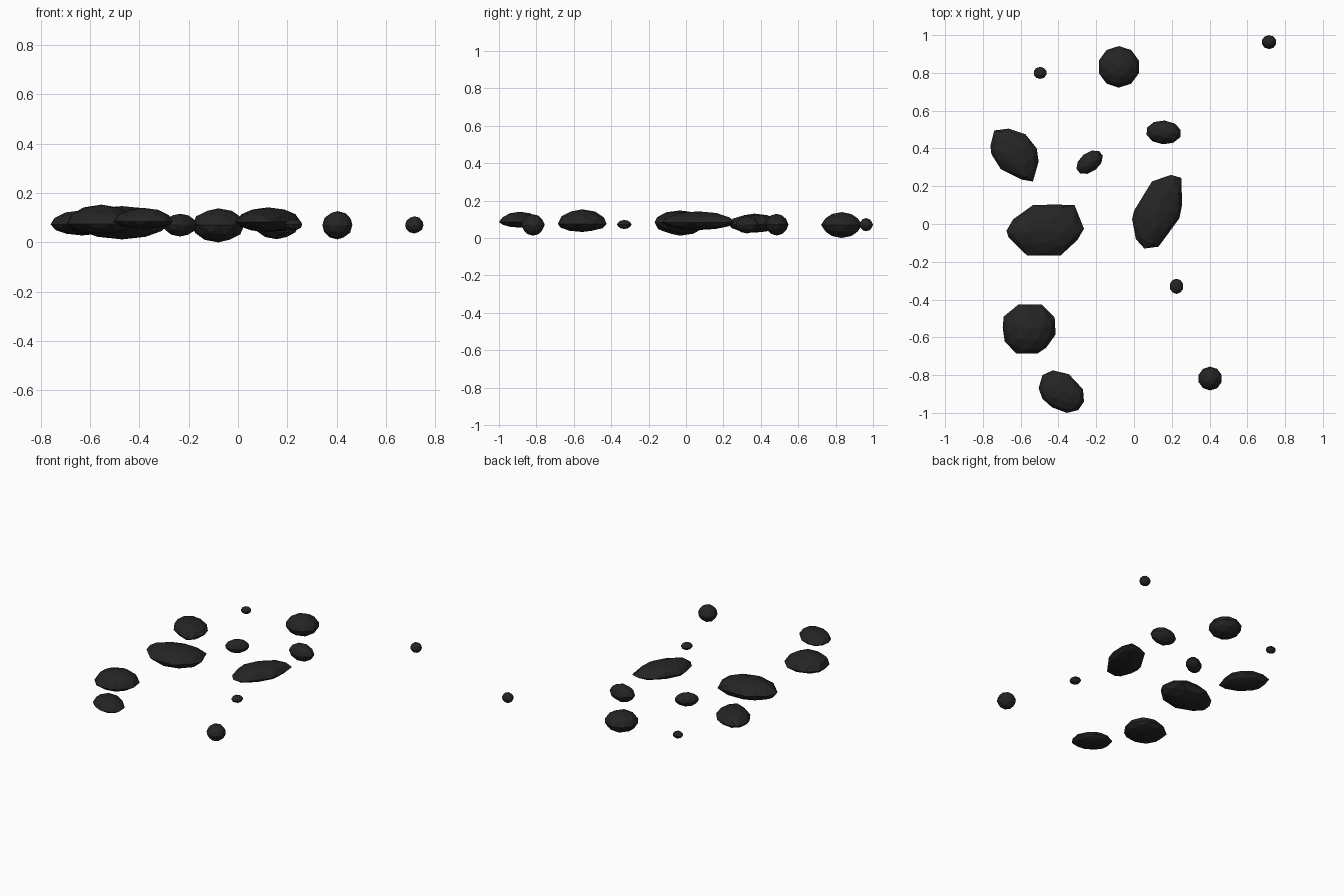
import bpy, bmesh, math

if "Cube" in bpy.data.objects:
    bpy.data.objects.remove(bpy.data.objects["Cube"])

mat = bpy.data.materials.new("dark_stone")
mat.diffuse_color = (0.018, 0.018, 0.018, 1)
mat.use_nodes = True
mat.node_tree.nodes["Principled BSDF"].inputs["Base Color"].default_value = mat.diffuse_color


def stone(name, outline, edge, bottom, top):
    """Icosphere whose ten equator corners are warped onto a plan outline."""
    cx = (min(p[0] for p in outline) + max(p[0] for p in outline)) / 2
    cy = (min(p[1] for p in outline) + max(p[1] for p in outline)) / 2
    ring = sorted(outline, key=lambda p: math.atan2(p[1] - cy, p[0] - cx))
    bm = bmesh.new()
    bmesh.ops.create_icosphere(bm, subdivisions=2, radius=1)
    angles = sorted(math.atan2(v.co.y, v.co.x) for v in bm.verts if abs(v.co.z) < 0.01)
    step = math.tau / 10
    for v in bm.verts:
        x, y, z = v.co
        rho = math.hypot(x, y)
        t = ((math.atan2(y, x) - angles[0]) / step) % 10
        i = int(t + 1e-4)
        f = max(0, t - i)
        a, b = ring[i % 10], ring[(i + 1) % 10]
        v.co.x = cx + rho * (a[0] + (b[0] - a[0]) * f - cx)
        v.co.y = cy + rho * (a[1] + (b[1] - a[1]) * f - cy)
        v.co.z = edge + z * ((top - edge) if z > 0 else (edge - bottom))
    me = bpy.data.meshes.new(name)
    bm.to_mesh(me)
    bm.free()
    me.materials.append(mat)
    bpy.context.collection.objects.link(bpy.data.objects.new(name, me))


def oval(x, y, rx, ry, turn=0):
    c, s = math.cos(math.radians(turn)), math.sin(math.radians(turn))
    pts = []
    for k in range(10):
        a = math.tau * (k + 0.5) / 10
        u, w = rx * math.cos(a), ry * math.sin(a)
        pts.append((x + u * c - w * s, y + u * s + w * c))
    return pts


# Round and oval stones
stone("far_pebble", oval(0.715, 0.963, 0.039, 0.037), 0.07, 0.036, 0.106)
stone("back_round_stone", oval(-0.08, 0.832, 0.111, 0.11), 0.07, 0.0, 0.138)
stone("back_left_pebble", oval(-0.497, 0.80, 0.035, 0.032), 0.072, 0.048, 0.096)
stone("back_oval_stone", oval(0.157, 0.485, 0.094, 0.063, -4), 0.071, 0.013, 0.129)
stone("middle_oval_stone", oval(-0.235, 0.327, 0.08, 0.051, 38), 0.07, 0.024, 0.116)
stone("front_pebble", oval(0.225, -0.33, 0.037, 0.04), 0.072, 0.048, 0.096)
stone("front_right_ball_stone", oval(0.403, -0.818, 0.064, 0.063), 0.07, 0.012, 0.127)

# Large irregular stones
stone("left_back_stone", [(-.76, .415), (-.74, .495), (-.665, .505), (-.575, .475), (-.515, .40),
      (-.505, .33), (-.535, .225), (-.595, .235), (-.705, .29), (-.755, .37)], 0.073, 0.028, 0.13)
stone("left_middle_stone", [(-.675, -.035), (-.64, .025), (-.535, .10), (-.42, .103), (-.315, .10),
      (-.265, -.025), (-.30, -.085), (-.39, -.168), (-.565, -.168), (-.665, -.07)], 0.083, 0.012, 0.147)
stone("right_long_stone", [(.195, .26), (.25, .245), (.255, .105), (.24, .03), (.13, -.12),
      (.055, -.13), (.01, -.08), (-.01, .025), (0, .07), (.095, .225)], 0.083, 0.042, 0.142)
stone("left_front_stone", [(-.69, -.49), (-.61, -.425), (-.49, -.425), (-.42, -.495), (-.415, -.585),
      (-.465, -.655), (-.51, -.685), (-.625, -.685), (-.685, -.62), (-.695, -.55)], 0.075, 0.032, 0.153)
stone("front_left_stone", [(-.505, -.87), (-.485, -.80), (-.43, -.775), (-.345, -.795), (-.27, -.875),
      (-.265, -.94), (-.295, -.985), (-.355, -1.0), (-.435, -.97), (-.485, -.925)], 0.085, 0.055, 0.14)
